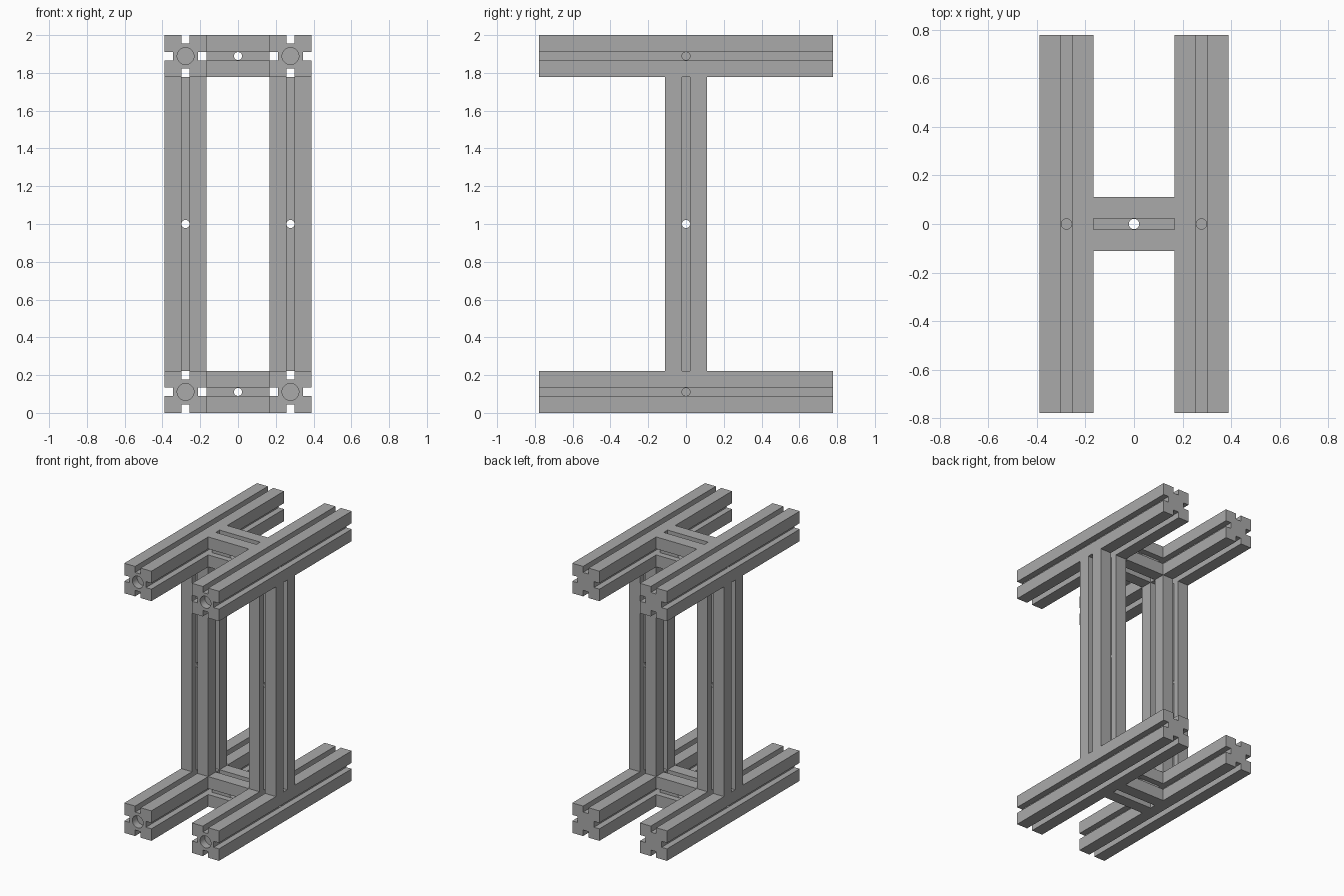
import bpy, bmesh
from math import pi
from mathutils import Matrix, Vector

cube = bpy.data.objects.get("Cube")
if cube:
    bpy.data.objects.remove(cube, do_unlink=True)

U = 2 / 9            # beam width, the unit of the whole frame
H = U / 2            # half width
S = U / 10           # half slot width
F = H - 2 * S        # distance from the axis to the slot floor

grey = bpy.data.materials.new("aluminium_grey")
grey.use_nodes = True
grey.diffuse_color = (0.4, 0.4, 0.4, 1)
grey.node_tree.nodes["Principled BSDF"].inputs["Base Color"].default_value = (0.4, 0.4, 0.4, 1)


def new_object(name, bm):
    bmesh.ops.recalc_face_normals(bm, faces=bm.faces)
    mesh = bpy.data.meshes.new(name)
    bm.to_mesh(mesh)
    bm.free()
    mesh.materials.append(grey)
    obj = bpy.data.objects.new(name, mesh)
    bpy.context.scene.collection.objects.link(obj)
    return obj


def drill(bm, radius, depth, matrix):
    bmesh.ops.create_cone(bm, cap_ends=True, segments=32, radius1=radius,
                          radius2=radius, depth=depth, matrix=matrix)


def beam(name, length, centre, rotation):
    """Slotted beam along local z, drilled across the middle and into the +z end."""
    # One side of the slotted profile, turned four times
    side = [(H, -H), (H, -S), (F, -S), (F, S), (H, S)]
    bm = bmesh.new()
    verts = []
    for k in range(4):
        turn = Matrix.Rotation(k * pi / 2, 3, 'Z')
        verts += [bm.verts.new(turn @ Vector((x, y, -length / 2))) for x, y in side]
    face = bm.faces.new(verts)
    ext = bmesh.ops.extrude_face_region(bm, geom=[face])
    top = [v for v in ext["geom"] if isinstance(v, bmesh.types.BMVert)]
    bmesh.ops.translate(bm, verts=top, vec=(0, 0, length))
    obj = new_object(name, bm)

    # Cross holes and blind end hole
    drills = [(0.0215, U, Matrix.Rotation(pi / 2, 4, 'X')),
              (0.0215, U, Matrix.Rotation(pi / 2, 4, 'Y')),
              (0.0445, U / 2, Matrix.Translation((0, 0, length / 2)))]
    cutters = []
    for radius, depth, matrix in drills:
        bm = bmesh.new()
        drill(bm, radius, depth, matrix)
        cutter = new_object("drill", bm)
        cutter.hide_render = True
        cutters.append(cutter)
        mod = obj.modifiers.new("hole", 'BOOLEAN')
        mod.operation = 'DIFFERENCE'
        mod.solver = 'EXACT'
        mod.object = cutter

    # Bake the holes and discard the drills
    bpy.context.view_layer.update()
    graph = bpy.context.evaluated_depsgraph_get()
    baked = bpy.data.meshes.new_from_object(obj.evaluated_get(graph))
    obj.modifiers.clear()
    obj.data = baked
    for cutter in cutters:
        bpy.data.objects.remove(cutter, do_unlink=True)

    obj.matrix_world = Matrix.Translation(centre) @ rotation
    bpy.ops.object.select_all(action='DESELECT')
    obj.select_set(True)
    bpy.context.view_layer.objects.active = obj
    bpy.ops.object.shade_smooth_by_angle(angle=pi / 6)


along_y = Matrix.Rotation(pi / 2, 4, 'X')     # drilled end faces the front
along_x = Matrix.Rotation(pi / 2, 4, 'Y')
upright = Matrix.Identity(4)
offset = 1.25 * U

# Long rails and cross beams, bottom and top
for level, z in (("lower", H), ("upper", 2 - H)):
    for hand, x in (("left", offset), ("right", -offset)):
        beam(f"{level}_{hand}_rail", 7 * U, (x, 0, z), along_y)
    beam(f"{level}_cross_beam", 1.5 * U, (0, 0, z), along_x)

# Posts between the rails
for hand, x in (("left", offset), ("right", -offset)):
    beam(f"{hand}_post", 7 * U, (x, 0, 1), upright)
